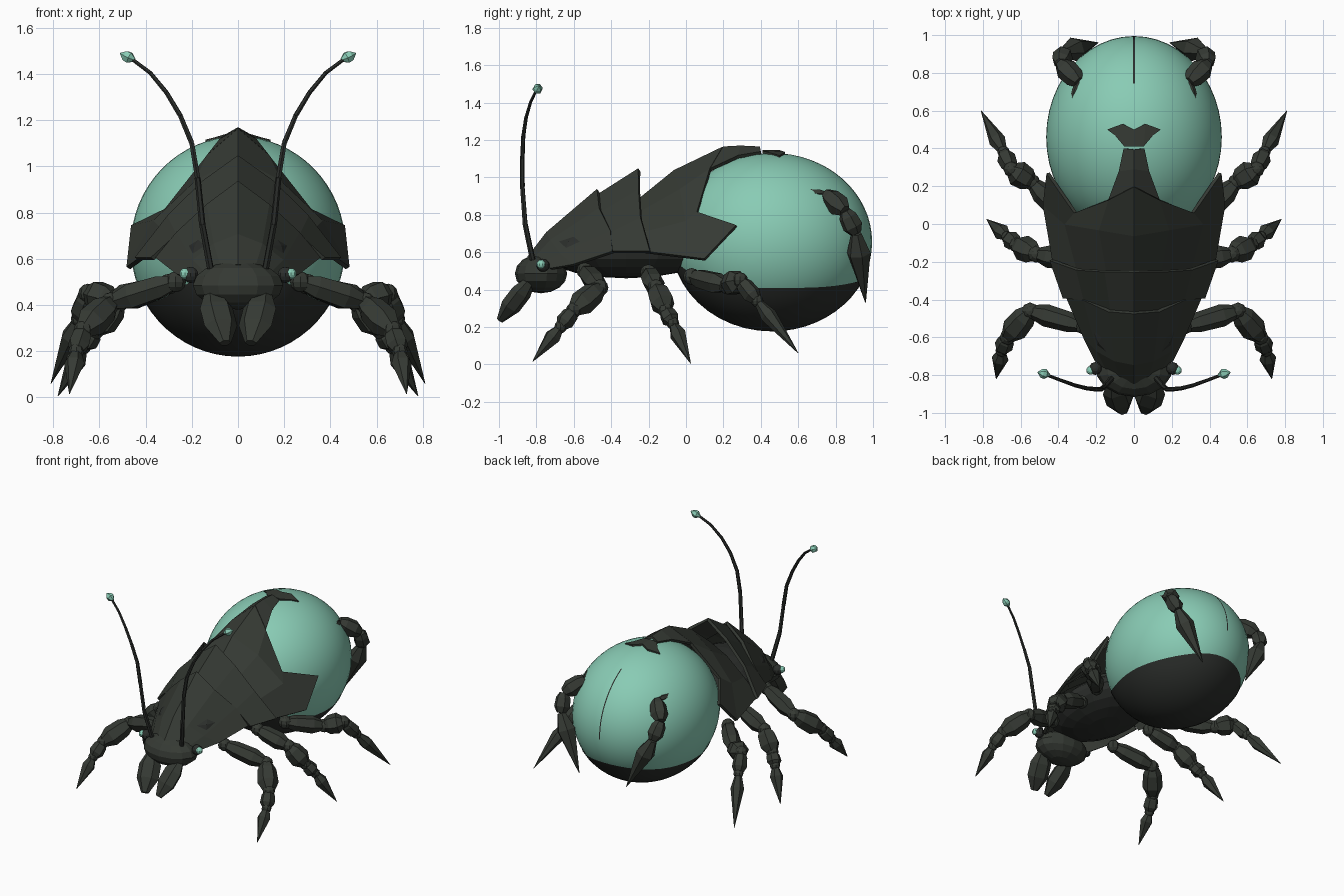
import bpy, bmesh, math
from mathutils import Vector, Matrix

if "Cube" in bpy.data.objects:
    bpy.data.objects.remove(bpy.data.objects["Cube"])


def material(name, rgb):
    m = bpy.data.materials.new(name)
    m.diffuse_color = (*rgb, 1)
    m.use_nodes = True
    m.node_tree.nodes["Principled BSDF"].inputs["Base Color"].default_value = m.diffuse_color
    return m


SHELL = material("dark_shell", (0.036, 0.042, 0.034))
DARK = material("black_shell", (0.025, 0.028, 0.025))
GREEN = material("mint_green", (0.25, 0.60, 0.46))


def finish(name, bm, mat, mirror=False, smooth=False, thick=0):
    bmesh.ops.recalc_face_normals(bm, faces=bm.faces)
    for f in bm.faces:
        f.smooth = smooth
    me = bpy.data.meshes.new(name)
    bm.to_mesh(me)
    bm.free()
    me.materials.append(mat)
    ob = bpy.data.objects.new(name, me)
    bpy.context.collection.objects.link(ob)
    if mirror:
        mod = ob.modifiers.new("mirror", 'MIRROR')
        mod.use_clip = True
    if thick:
        mod = ob.modifiers.new("thickness", 'SOLIDIFY')
        mod.thickness = thick
        mod.offset = 0
    return ob


def ball(bm, c, r, u=10, v=7):
    r = (r, r, r) if isinstance(r, (int, float)) else r
    bmesh.ops.create_uvsphere(bm, u_segments=u, v_segments=v, radius=1,
                              matrix=Matrix.Translation(c) @ Matrix.Diagonal((*r, 1)))


def segment(bm, a, b, r, profile, sides=6, flat=1.0):
    """Faceted spindle from a to b; profile holds (position, radius) pairs."""
    a, b = Vector(a), Vector(b)
    d = (b - a).normalized()
    side = d.cross(Vector((0, 0, 1))).normalized()
    up = side.cross(d)
    rings = []
    for t, k in profile:
        c = a.lerp(b, t)
        rings.append([bm.verts.new(c + r * k * (side * math.cos(w) + up * flat * math.sin(w)))
                      for w in (2 * math.pi * i / sides for i in range(sides))])
    for p, q in zip(rings, rings[1:]):
        for i in range(sides):
            j = (i + 1) % sides
            bm.faces.new((p[i], p[j], q[j], q[i]))
    bm.faces.new(rings[0])
    bm.faces.new(rings[-1])


def plate(name, rows, thick=0.02):
    """Half plate given as rows of points from ridge to rim, then mirrored."""
    bm = bmesh.new()
    g = [[bm.verts.new(p) for p in row] for row in rows]
    for r0, r1 in zip(g, g[1:]):
        for i in range(len(r0) - 1):
            bm.faces.new((r0[i], r0[i + 1], r1[i + 1], r1[i]))
    finish(name, bm, SHELL, mirror=True, thick=thick)


LIMB = [(0, .55), (.25, .9), (.7, 1), (1, .55)]
CLAW = [(0, .45), (.28, 1), (1, .03)]
BUD = [(0, .3), (.35, 1), (.65, .9), (1, .1)]

# Abdomen
C, R = Vector((0, .46, .655)), Vector((.465, .535, .475))
bm = bmesh.new()
ball(bm, C, R, 48, 32)
finish("abdomen", bm, GREEN, smooth=True)

# Lower abdomen shell, with its rim rising toward the front and rear
bm = bmesh.new()
N, M = 48, 10
rows = []
for j in range(M):
    row = []
    for i in range(N):
        w = 2 * math.pi * i / N
        s = math.sin(w)
        rim = -.54 + (.34 * s ** 4 if s < 0 else .1 * s ** 4)
        e = rim + (-math.pi / 2 - rim) * j / M
        d = Vector((math.cos(e) * math.cos(w), math.cos(e) * s, math.sin(e)))
        row.append(bm.verts.new(C + d * R * 1.008))
    rows.append(row)
pole = bm.verts.new(C - Vector((0, 0, R.z * 1.008)))
for p, q in zip(rows, rows[1:]):
    for i in range(N):
        bm.faces.new((p[i], p[(i + 1) % N], q[(i + 1) % N], q[i]))
for i in range(N):
    bm.faces.new((rows[-1][i], rows[-1][(i + 1) % N], pole))
finish("lower_abdomen", bm, DARK, smooth=True)

# Thin seam down the rear of the abdomen
bm = bmesh.new()
prev = None
for k in range(13):
    e = math.radians(58 - 5 * k)
    y, z = C.y + R.y * 1.003 * math.cos(e), C.z + R.z * 1.003 * math.sin(e)
    cur = [bm.verts.new((x, y, z)) for x in (-.004, .004)]
    if prev:
        bm.faces.new((prev[0], prev[1], cur[1], cur[0]))
    prev = cur
finish("rear_seam", bm, DARK)

# Thorax and head
bm = bmesh.new()
ball(bm, (0, -.32, .61), (.28, .46, .15), 16, 10)
finish("thorax", bm, DARK)
bm = bmesh.new()
ball(bm, (0, -.775, .485), (.2, .14, .105), 14, 8)
finish("head", bm, SHELL)

# Back plates
plate("neck_plate", [
    [(0, -.84, .57), (.07, -.81, .56), (.14, -.77, .54), (.2, -.72, .51)],
    [(0, -.74, .70), (.1, -.72, .66), (.19, -.67, .59), (.26, -.6, .53)],
    [(0, -.47, .93), (.13, -.46, .83), (.26, -.4, .71), (.35, -.39, .6)]])
plate("middle_plate", [
    [(0, -.47, .9), (.12, -.45, .81), (.26, -.4, .7), (.37, -.39, .6)],
    [(0, -.25, 1.04), (.15, -.25, .93), (.3, -.24, .78), (.44, -.19, .6)]])
plate("rear_plate", [
    [(0, -.27, .86), (.14, -.26, .8), (.3, -.23, .7), (.42, -.22, .6)],
    [(0, -.06, 1.03), (.18, -.03, .93), (.36, 0, .76), (.475, .1, .56)],
    [(0, .2, 1.155), (.13, .13, 1.04), (.31, .06, .81), (.455, .27, .74)]])
plate("plate_tail", [
    [(0, .2, 1.155), (.13, .13, 1.04)],
    [(0, .29, 1.16), (.075, .28, 1.11)],
    [(0, .395, 1.155), (.05, .4, 1.13)]])
plate("top_crest", [
    [(0, .41, 1.14), (.05, .41, 1.135), (.1, .47, 1.12)],
    [(0, .50, 1.14), (.06, .53, 1.13), (.14, .5, 1.11)]], .012)

# Walking legs: hip, knee, shin end, ankle, claw tip
LEGS = {
    "front_legs": [(.27, -.54, .5), (.55, -.46, .41), (.67, -.6, .29), (.70, -.67, .2), (.73, -.82, .015)],
    "middle_legs": [(.3, -.2, .49), (.52, -.16, .41), (.62, -.11, .29), (.67, -.07, .22), (.78, .025, .005)],
    "hind_legs": [(.36, .03, .47), (.54, .22, .42), (.65, .29, .45), (.69, .38, .34), (.81, .6, .06)],
}
for name, p in LEGS.items():
    bm = bmesh.new()
    for a, b, r in zip(p, p[1:4], (.06, .07, .05)):
        segment(bm, a, b, r, LIMB)
    segment(bm, p[3], p[4], .045, CLAW)
    for c, r in zip(p[:4], (.045, .045, .042, .034)):
        ball(bm, c, r, 8, 6)
    finish(name, bm, SHELL, mirror=True)

# Folded rear limbs gripping the abdomen
bm = bmesh.new()
q = [(.33, .62, .92), (.29, .75, .91), (.39, .85, .82), (.37, .91, .70), (.19, .96, .33)]
segment(bm, q[0], q[1], .025, LIMB)
segment(bm, q[1], q[2], .06, LIMB)
segment(bm, q[2], q[3], .055, LIMB)
segment(bm, q[3], q[4], .065, CLAW)
finish("rear_limbs", bm, SHELL, mirror=True)

# Jaws
bm = bmesh.new()
segment(bm, (.11, -.83, .45), (.055, -.995, .235), .075,
        [(0, .5), (.3, 1), (.65, 1), (1, .35)], 6, .7)
finish("jaws", bm, SHELL, mirror=True)

# Eyes and their sockets
bm = bmesh.new()
ball(bm, (.205, -.765, .53), .035)
finish("eye_sockets", bm, DARK, mirror=True)
bm = bmesh.new()
ball(bm, (.23, -.775, .535), .024)
finish("eyes", bm, GREEN, mirror=True)

# Antennae and their buds
path = [(.12, -.82, .56), (.155, -.86, .75), (.175, -.875, .95), (.2, -.875, 1.1), (.25, -.87, 1.22),
        (.31, -.855, 1.32), (.38, -.83, 1.405), (.46, -.80, 1.465)]
bm = bmesh.new()
for i, (a, b) in enumerate(zip(path, path[1:])):
    r = .015 - .001 * i
    segment(bm, a, b, r, [(0, 1), (1, 1 - .001 / r)])
finish("antennae", bm, DARK, mirror=True)
bm = bmesh.new()
segment(bm, (.448, -.80, 1.46), (.51, -.785, 1.49), .027, BUD)
finish("antenna_buds", bm, GREEN, mirror=True)
